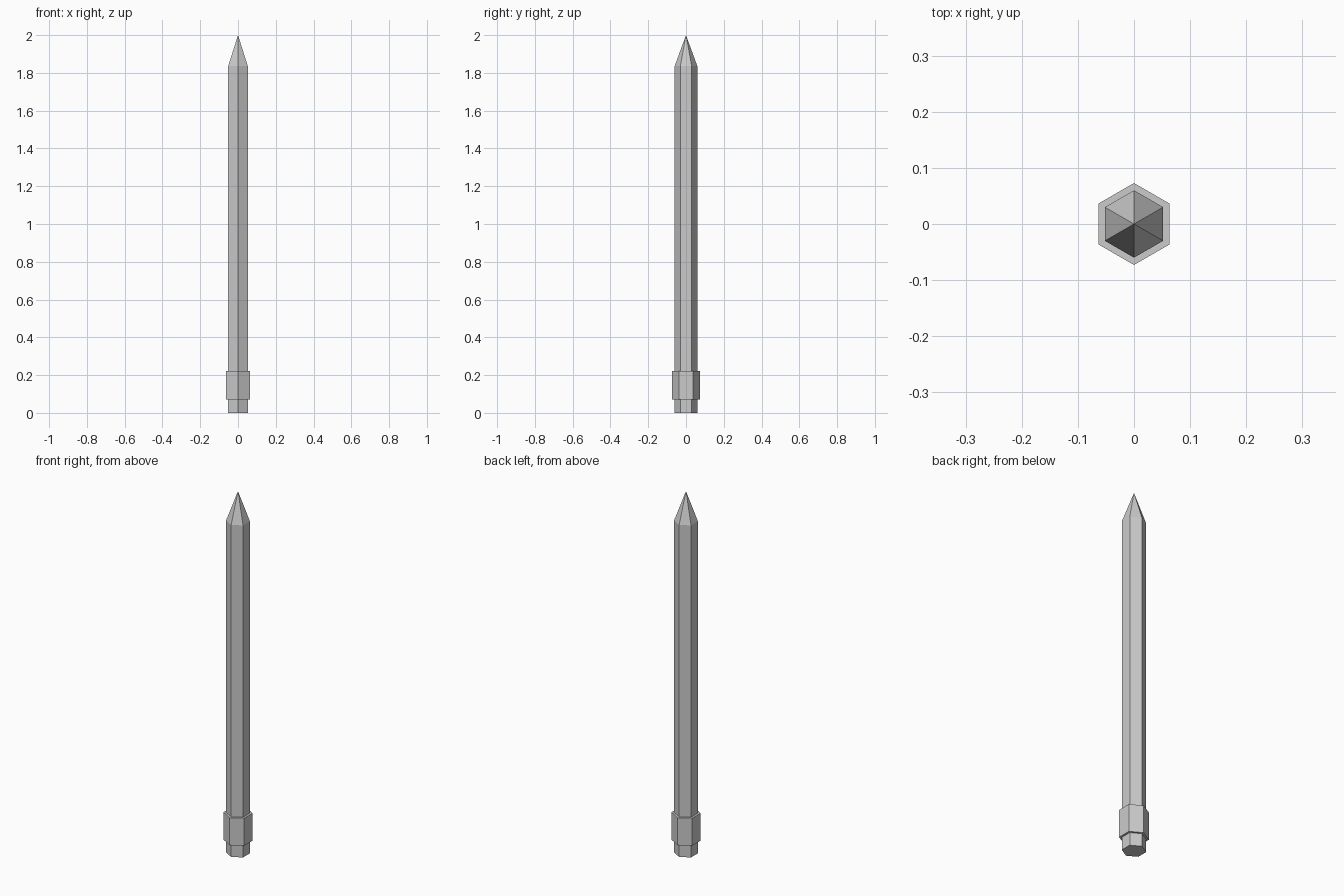
import bpy
import math

if "Cube" in bpy.data.objects:
    bpy.data.objects.remove(bpy.data.objects["Cube"])


def hex_part(name, z0, z1, r0, r1):
    """Six-sided prism or cone with corners on +y and -y."""
    bpy.ops.mesh.primitive_cone_add(
        vertices=6, radius1=r0, radius2=r1, depth=z1 - z0,
        location=(0, 0, (z0 + z1) / 2))
    ob = bpy.context.object
    ob.name = name
    # Turn only if the first corner is not already on the y axis
    corner = ob.data.vertices[0].co
    ob.rotation_euler.z = math.pi / 2 - math.atan2(corner.y, corner.x)
    bpy.ops.object.transform_apply(location=False, rotation=True, scale=False)
    return ob


R_BODY, R_BAND = 0.06, 0.073

# Butt end, collar band, long shaft and sharpened tip
hex_part("end_plug", 0.0, 0.07, R_BODY, R_BODY)
hex_part("collar", 0.07, 0.222, R_BAND, R_BAND)
hex_part("shaft", 0.222, 1.836, R_BODY, R_BODY)
hex_part("tip", 1.836, 2.0, R_BODY, 0.0)
